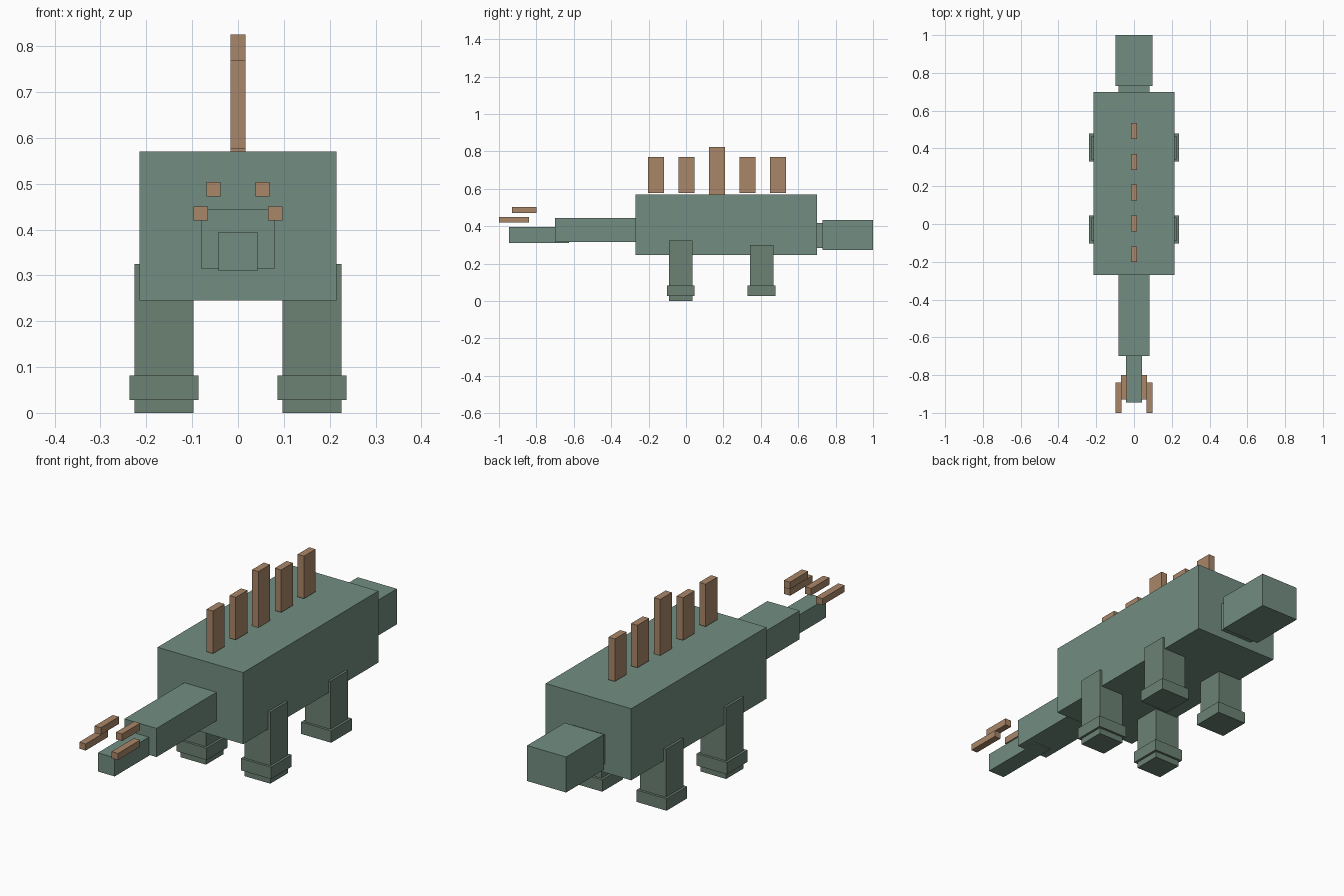
import bpy

if "Cube" in bpy.data.objects:
    bpy.data.objects.remove(bpy.data.objects["Cube"])


def material(name, color):
    mat = bpy.data.materials.new(name)
    mat.diffuse_color = (*color, 1)
    mat.use_nodes = True
    mat.node_tree.nodes["Principled BSDF"].inputs["Base Color"].default_value = mat.diffuse_color
    return mat


HIDE = material("green_hide", (0.17, 0.27, 0.22))
LEG = material("leg_hide", (0.15, 0.22, 0.175))
HORN = material("tan_horn", (0.40, 0.24, 0.14))


def box(name, x, y, z, mat):
    """Axis-aligned box from (min, max) ranges."""
    ranges = (x, y, z)
    bpy.ops.mesh.primitive_cube_add(size=1, location=[(a + b) / 2 for a, b in ranges])
    obj = bpy.context.object
    obj.name = name
    obj.scale = [b - a for a, b in ranges]
    bpy.ops.object.transform_apply(location=False, rotation=False, scale=True)
    obj.data.materials.append(mat)
    return obj


def box_pair(name, x, y, z, mat):
    """The same box on both sides of the body."""
    box(name + "_right", x, y, z, mat)
    box(name + "_left", (-x[1], -x[0]), y, z, mat)


# Torso, neck and head
box("body", (-0.215, 0.215), (-0.27, 0.70), (0.245, 0.57), HIDE)
box("neck", (-0.083, 0.083), (0.64, 0.75), (0.284, 0.418), HIDE)
box("head", (-0.098, 0.098), (0.73, 1.0), (0.273, 0.434), HIDE)

# Tail, tapering in two steps
box("tail_base", (-0.081, 0.081), (-0.70, -0.26), (0.315, 0.445), HIDE)
box("tail_tip", (-0.042, 0.042), (-0.945, -0.625), (0.31, 0.395), HIDE)

# Floating tail spikes
box_pair("upper_tail_spike", (0.038, 0.069), (-0.93, -0.80), (0.472, 0.504), HORN)
box_pair("lower_tail_spike", (0.065, 0.097), (-1.0, -0.84), (0.42, 0.45), HORN)

# Row of back plates, the middle one taller
for i in range(5):
    y = -0.16 + 0.163 * i
    z = (0.57, 0.825) if i == 2 else (0.577, 0.77)
    box(f"back_plate_{i + 1}", (-0.016, 0.016), (y - 0.042, y + 0.042), z, HORN)

# Legs with a wider foot cuff
for name, y, z in (("tail_side_leg", -0.028, (0.0, 0.325)),
                   ("head_side_leg", 0.404, (0.028, 0.30))):
    box_pair(name, (0.097, 0.226), (y - 0.063, y + 0.063), z, LEG)
    box_pair(name + "_foot", (0.086, 0.237), (y - 0.074, y + 0.074), (0.028, 0.082), LEG)
